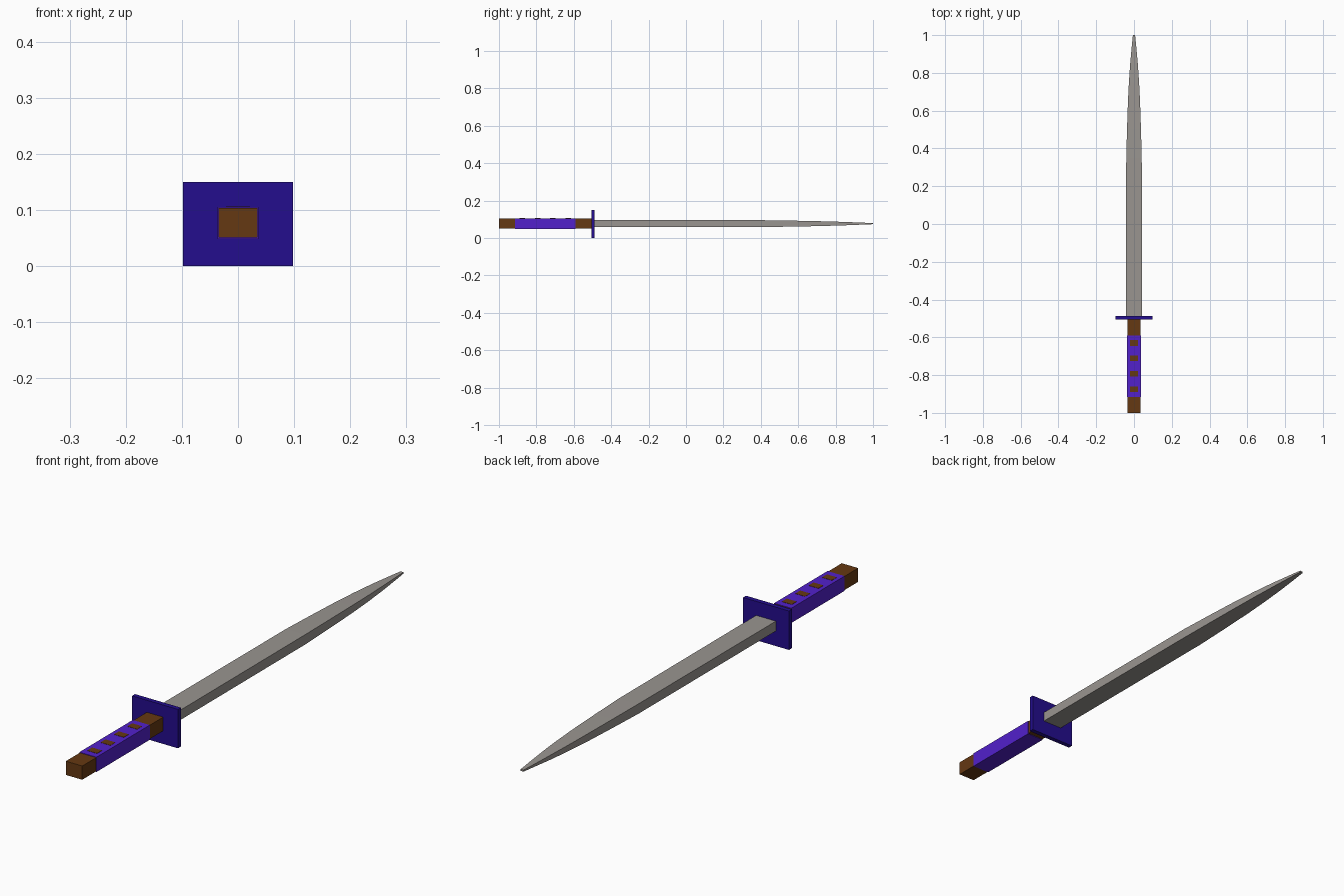
import bpy, bmesh

if "Cube" in bpy.data.objects:
    bpy.data.objects.remove(bpy.data.objects["Cube"])

ZC = 0.077  # height of the sword's axis


def material(name, rgb):
    m = bpy.data.materials.new(name)
    m.diffuse_color = (*rgb, 1)
    m.use_nodes = True
    m.node_tree.nodes["Principled BSDF"].inputs["Base Color"].default_value = m.diffuse_color
    return m


wood = material("brown_wood", (0.13, 0.04, 0.006))
navy = material("dark_blue", (0.017, 0.004, 0.27))
violet = material("violet", (0.085, 0.015, 0.6))
steel = material("steel", (0.32, 0.30, 0.28))


def finish(name, bm, mat):
    bmesh.ops.recalc_face_normals(bm, faces=bm.faces)
    me = bpy.data.meshes.new(name)
    bm.to_mesh(me)
    bm.free()
    me.materials.append(mat)
    ob = bpy.data.objects.new(name, me)
    bpy.context.collection.objects.link(ob)
    return ob


def loft(name, stations, mat, zc=ZC):
    """Rectangular sections (y, half width, half height) joined along y."""
    bm = bmesh.new()
    rings = [[bm.verts.new((sx * w, y, zc + sz * h))
              for sx, sz in ((-1, -1), (1, -1), (1, 1), (-1, 1))]
             for y, w, h in stations]
    for a, b in zip(rings, rings[1:]):
        for i in range(4):
            j = (i + 1) % 4
            bm.faces.new((a[i], a[j], b[j], b[i]))
    bm.faces.new(rings[0])
    bm.faces.new(rings[-1])
    return finish(name, bm, mat)


def box(name, y0, y1, w, h, mat, zc=ZC):
    return loft(name, [(y0, w, h), (y1, w, h)], mat, zc)


# Blade: straight, then tapering in width and thickness to the tip
loft("blade", [(-0.49, 0.042, 0.019), (0.35, 0.041, 0.019), (0.5, 0.037, 0.017),
               (0.65, 0.032, 0.0145), (0.75, 0.027, 0.012), (0.85, 0.020, 0.009),
               (0.95, 0.011, 0.005), (1.0, 0.006, 0.003)], steel)

# Guard plate
box("guard", -0.506, -0.488, 0.098, 0.075, navy, 0.075)

# Handle core and its wrap
box("handle", -1.0, -0.495, 0.035, 0.0265, wood)
box("handle_wrap", -0.915, -0.59, 0.0365, 0.0285, violet)

# Row of wooden inlays along the top of the wrap
for i in range(4):
    y = -0.63 - i * 0.0815
    box(f"wrap_inlay_{i + 1}", y - 0.015, y + 0.015, 0.021, 0.003, wood, ZC + 0.0265)
